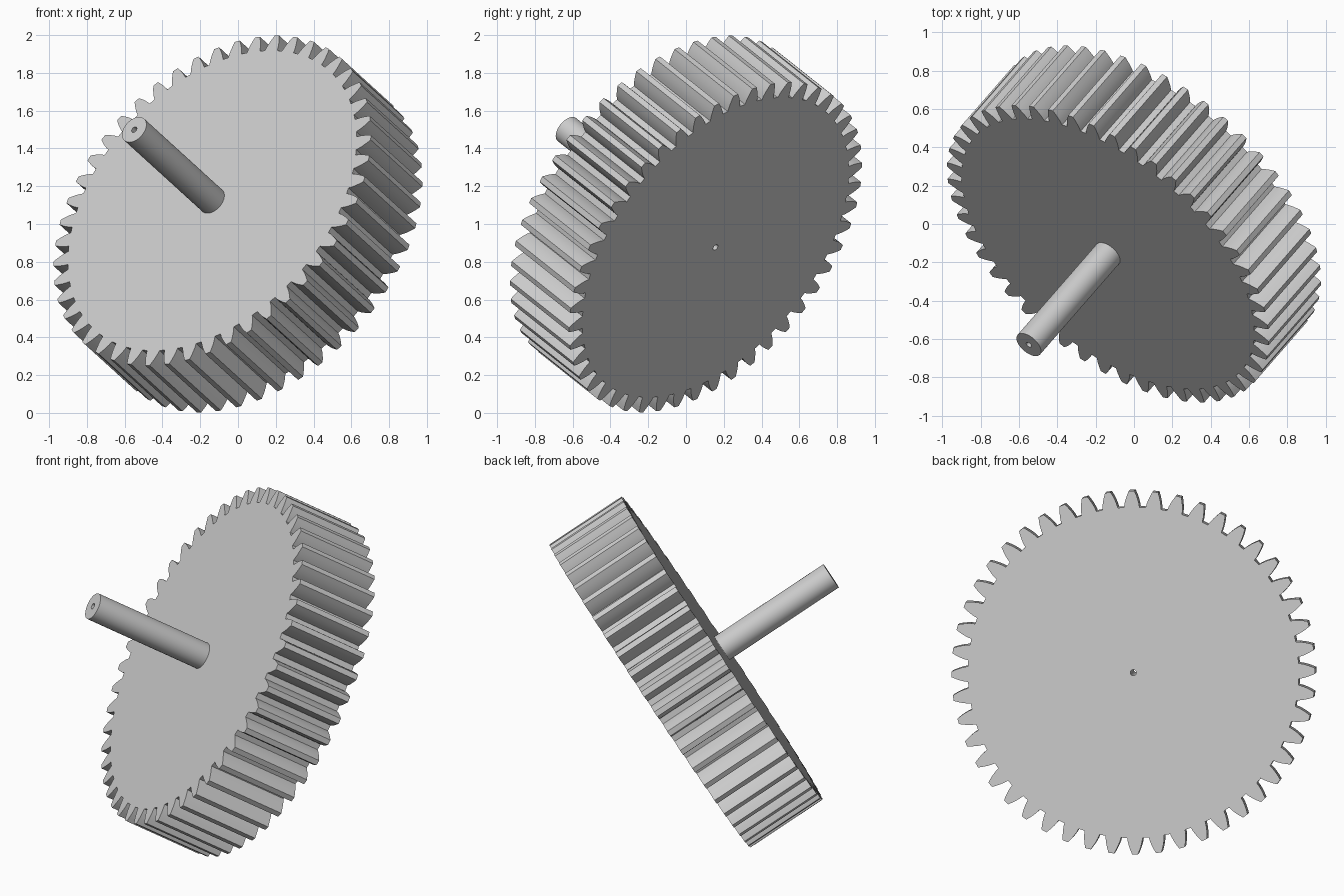
import bpy, bmesh
from math import sin, cos, tan, acos, pi, radians
from mathutils import Matrix, Vector

old = bpy.data.objects.get("Cube")
if old:
    bpy.data.objects.remove(old, do_unlink=True)

# Sizes
TEETH = 48
TIP_R = 1.017
MODULE = 2 * TIP_R / (TEETH + 2)
PITCH_R = TIP_R - MODULE
ROOT_R = TIP_R - 2.25 * MODULE
BASE_R = PITCH_R * cos(radians(20))
HALF_WIDTH = 0.242
SHAFT_R = 0.078
SHAFT_END = 0.974
BORE_R = 0.017

# Material
grey = bpy.data.materials.new("plain grey")
grey.use_nodes = True
colour = (0.6, 0.6, 0.6, 1)
grey.diffuse_color = colour
grey.node_tree.nodes["Principled BSDF"].inputs["Base Color"].default_value = colour

# Tilted frame: local z runs along the shaft, local x points as far up as it can
axis = Vector((-0.564, -0.647, 0.513)).normalized()
up = (Vector((0, 0, 1)) - axis * axis.z).normalized()
side = axis.cross(up)
frame = Matrix.Translation((0, 0, 1)) @ Matrix((up, side, axis)).transposed().to_4x4()


def circle(radius, count):
    return [(radius, 2 * pi * i / count) for i in range(count)]


def involute(angle):
    return tan(angle) - angle


def half_tooth(radius):
    """Half the angle a tooth covers at this radius."""
    pressure = acos(min(1, BASE_R / radius))
    return pi / (2 * TEETH) + involute(radians(20)) - involute(pressure)


def gear_outline():
    radii = [ROOT_R + (TIP_R - ROOT_R) * t / 4 for t in range(5)]
    points = []
    for i in range(TEETH):
        middle = 2 * pi * i / TEETH
        points += [(r, middle - half_tooth(r)) for r in radii]
        points += [(r, middle + half_tooth(r)) for r in reversed(radii)]
    return points


def bored_prism(name, outer, low, high):
    """Extrude a polar outline with a round bore through it."""
    bm = bmesh.new()
    caps = {low: [], high: []}
    for outline in (outer, circle(BORE_R, 16)):
        rings = []
        for z in (low, high):
            ring = [bm.verts.new((r * cos(a), r * sin(a), z)) for r, a in outline]
            rings.append(ring)
        n = len(outline)
        for i in range(n):
            j = (i + 1) % n
            bm.faces.new((rings[0][i], rings[0][j], rings[1][j], rings[1][i]))
            for z, ring in zip((low, high), rings):
                caps[z].append(bm.edges.get((ring[i], ring[j])))
    for edges in caps.values():
        bmesh.ops.triangle_fill(bm, edges=edges, use_beauty=True, normal=(0, 0, 1))
    bmesh.ops.recalc_face_normals(bm, faces=bm.faces)
    mesh = bpy.data.meshes.new(name)
    bm.to_mesh(mesh)
    bm.free()
    mesh.materials.append(grey)
    obj = bpy.data.objects.new(name, mesh)
    bpy.context.collection.objects.link(obj)
    obj.matrix_world = frame
    bpy.ops.object.select_all(action="DESELECT")
    obj.select_set(True)
    bpy.context.view_layer.objects.active = obj
    bpy.ops.object.shade_smooth_by_angle(angle=radians(25))
    return obj


# Toothed wheel and the shaft standing on its front face
bored_prism("gear_wheel", gear_outline(), -HALF_WIDTH, HALF_WIDTH)
bored_prism("shaft", circle(SHAFT_R, 48), HALF_WIDTH, SHAFT_END)
